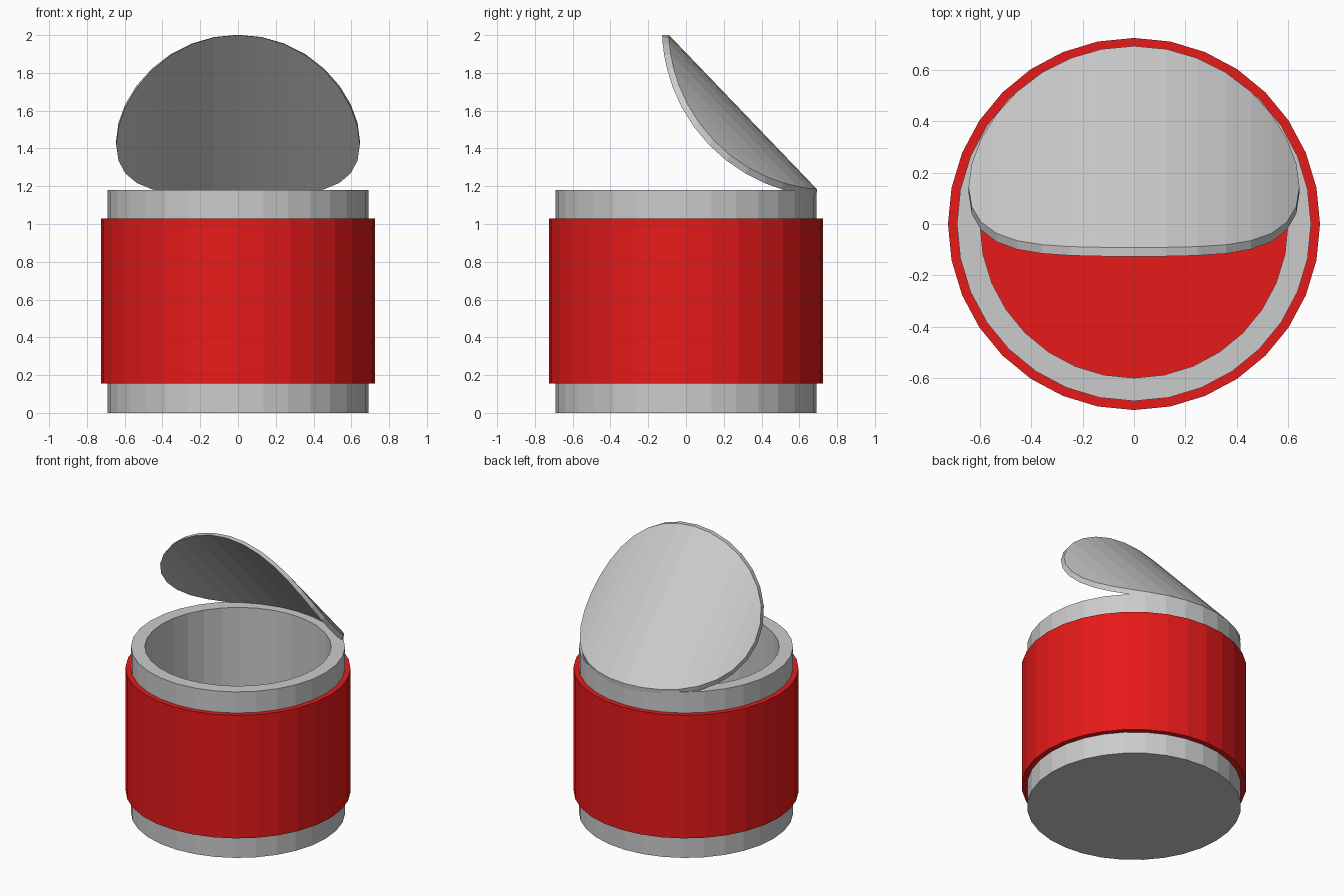
import bpy, math

if "Cube" in bpy.data.objects:
    bpy.data.objects.remove(bpy.data.objects["Cube"])

SIDES = 32

red = bpy.data.materials.new("red")
red.diffuse_color = (0.8, 0.01, 0.01, 1)
red.use_nodes = True
red.node_tree.nodes["Principled BSDF"].inputs["Base Color"].default_value = red.diffuse_color


def make(name, verts, faces, mat=None):
    mesh = bpy.data.meshes.new(name)
    mesh.from_pydata(verts, [], faces)
    mesh.update()
    obj = bpy.data.objects.new(name, mesh)
    bpy.context.collection.objects.link(obj)
    if mat:
        mesh.materials.append(mat)
    return obj


def lathe(name, profile, mat=None, closed=False, cap_start=False):
    """Revolve (radius, z) points around z; profile runs up the outside."""
    verts, faces = [], []
    for r, z in profile:
        for i in range(SIDES):
            a = 2 * math.pi * i / SIDES
            verts.append((r * math.cos(a), r * math.sin(a), z))
    n = len(profile)
    for j in range(n if closed else n - 1):
        a, b = j * SIDES, ((j + 1) % n) * SIDES
        for i in range(SIDES):
            k = (i + 1) % SIDES
            faces.append((a + i, a + k, b + k, b + i))
    if cap_start:
        faces.append(tuple(reversed(range(SIDES))))
    return make(name, verts, faces, mat)


FLOOR = 0.155

# Can: outer wall, flat rim, inner wall, closed bottom
lathe("can_body", [(0.69, 0), (0.69, 1.18), (0.6, 1.18), (0.6, FLOOR)], cap_start=True)

# Label sleeve standing proud of the wall
lathe("label", [(0.69, 0.155), (0.725, 0.155), (0.725, 1.03), (0.69, 1.03)], red)

# Red contents at the bottom of the can
ring = [(0.6 * math.cos(2 * math.pi * i / SIDES),
         0.6 * math.sin(2 * math.pi * i / SIDES), FLOOR) for i in range(SIDES)]
make("contents", ring, [tuple(range(SIDES))], red)

# Lid: a thick disc rolled around an arc, peeled up from the back rim
LID_R, BEND_R, THICK = 0.645, 0.89, 0.035
CY, CZ, TIP = 0.763, 2.036, math.radians(87.7)
verts = []
for bend in (BEND_R, BEND_R - THICK):
    for i in range(SIDES):
        a = 2 * math.pi * i / SIDES
        t = TIP - LID_R * (1 - math.cos(a)) / BEND_R
        verts.append((LID_R * math.sin(a), CY - bend * math.sin(t), CZ - bend * math.cos(t)))

faces = []
half = SIDES // 2


def lid_strips(offset, flip):
    """Fill the disc with strips running from the tip to the hinge."""
    for k in range(-half // 2, half // 2):
        quad = [k % SIDES, (k + 1) % SIDES, (half - k - 1) % SIDES, (half - k) % SIDES]
        quad = list(dict.fromkeys(quad))
        if flip:
            quad.reverse()
        faces.append(tuple(offset + q for q in quad))


lid_strips(0, True)
lid_strips(SIDES, False)
for i in range(SIDES):
    k = (i + 1) % SIDES
    faces.append((i, k, SIDES + k, SIDES + i))
lid = make("lid", verts, faces)

# Make the lid normals consistent
import bmesh
bm = bmesh.new()
bm.from_mesh(lid.data)
bmesh.ops.recalc_face_normals(bm, faces=bm.faces)
bm.to_mesh(lid.data)
bm.free()
